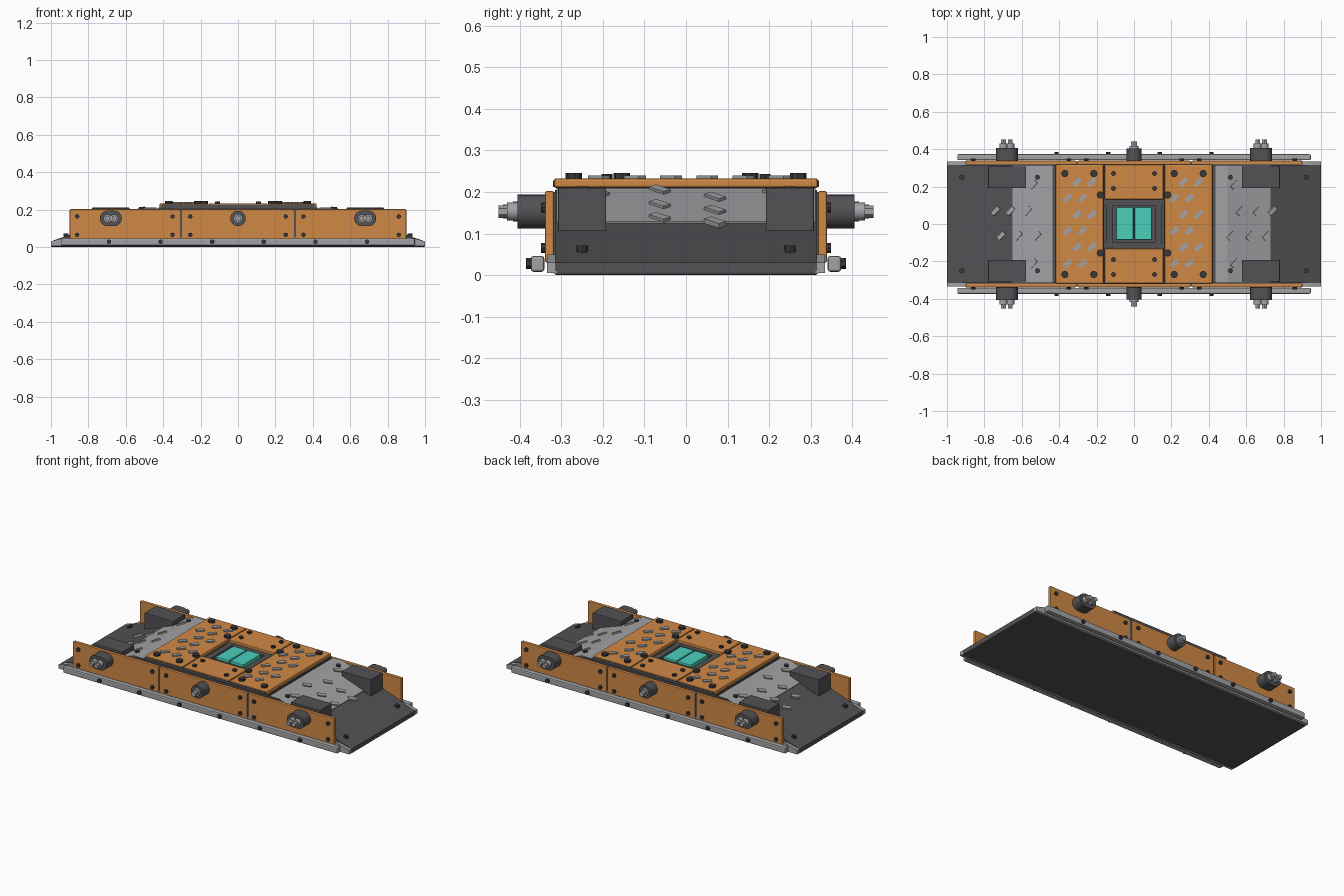
import bpy, bmesh, math
from mathutils import Matrix

cube = bpy.data.objects.get("Cube")
if cube:
    bpy.data.objects.remove(cube, do_unlink=True)


def material(name, rgb):
    m = bpy.data.materials.new(name)
    m.use_nodes = True
    m.diffuse_color = (*rgb, 1)
    m.node_tree.nodes["Principled BSDF"].inputs["Base Color"].default_value = (*rgb, 1)
    return m


ORANGE = material("orange paint", (0.63, 0.25, 0.06))
DARK = material("dark metal", (0.085, 0.085, 0.09))
BOLT = material("bolt black", (0.04, 0.04, 0.045))
STEEL = material("light steel", (0.36, 0.365, 0.38))
TEAL = material("teal glow", (0.07, 0.62, 0.5))


def finish(name, bm, mat, bevel=0):
    bmesh.ops.recalc_face_normals(bm, faces=bm.faces)
    me = bpy.data.meshes.new(name)
    bm.to_mesh(me)
    bm.free()
    me.materials.append(mat)
    ob = bpy.data.objects.new(name, me)
    bpy.context.collection.objects.link(ob)
    if bevel:
        mod = ob.modifiers.new("Bevel", "BEVEL")
        mod.width, mod.segments = bevel, 2
    return ob


def box(name, x, y, z, mat, bevel=0):
    """Box from (min, max) pairs."""
    bm = bmesh.new()
    spans = [sorted(s) for s in (x, y, z)]
    size = [b - a for a, b in spans]
    mid = [(a + b) / 2 for a, b in spans]
    bmesh.ops.create_cube(bm, size=1, matrix=Matrix.Translation(mid) @ Matrix.Diagonal((*size, 1)))
    return finish(name, bm, mat, bevel)


def prism(name, points, y, mat, bevel=0):
    """Extrude an x-z profile across y."""
    bm = bmesh.new()
    face = bm.faces.new([bm.verts.new((px, y[0], pz)) for px, pz in points])
    ext = bmesh.ops.extrude_face_region(bm, geom=[face])["geom"]
    verts = [v for v in ext if isinstance(v, bmesh.types.BMVert)]
    bmesh.ops.translate(bm, verts=verts, vec=(0, y[1] - y[0], 0))
    return finish(name, bm, mat, bevel)


def pin(name, pos, radius, depth, mat, axis="Z", sides=8):
    """Cylinder centred on pos."""
    bm = bmesh.new()
    turn = Matrix.Rotation(math.pi / 2, 4, "X") if axis == "Y" else Matrix()
    bmesh.ops.create_cone(bm, cap_ends=True, segments=sides, radius1=radius, radius2=radius,
                          depth=depth, matrix=Matrix.Translation(pos) @ turn)
    return finish(name, bm, mat)


def tread(name, pos, slope=0):
    """Raised diagonal grip lug."""
    bm = bmesh.new()
    bmesh.ops.create_cube(bm, size=1, matrix=Matrix.Translation(pos) @ Matrix.Rotation(slope, 4, "Y")
                          @ Matrix.Rotation(math.pi / 4, 4, "Z") @ Matrix.Diagonal((0.05, 0.024, 0.012, 1)))
    finish(name, bm, STEEL)


# Central body and floor
RISE = 0.35
box("floor_slab", (-1, 1), (-0.317, 0.317), (0, 0.03), DARK, 0.006)
box("centre_body", (-0.43, 0.43), (-0.31, 0.31), (0.02, 0.19), DARK)


def ramp_z(x):
    return min(0.205, 0.03 + RISE * (1 - abs(x)))


# End ramps with steel cover sheets, lugs and bolts
for s, end, side in ((-1, 0.65, "right"), (1, 0.73, "left")):
    prism(f"{side}_ramp", [(s * 0.42, 0.01), (s, 0.01), (s, 0.03), (s * 0.5, 0.205), (s * 0.42, 0.205)],
          (-0.315, 0.315), DARK)
    top = [(s * 0.435, 0.206), (s * 0.5, 0.206), (s * end, ramp_z(end) + 0.001)]
    prism(f"{side}_ramp_sheet", top + [(x, z + 0.004) for x, z in reversed(top)], (-0.312, 0.312), STEEL)
    for y, columns in ((0.07, (0.57, 0.66, 0.74)), (-0.063, (0.52, 0.62, 0.71)), (0.21, (0.54,)), (-0.21, (0.54,))):
        for x in columns:
            tread(f"{side}_ramp_lug", (s * x, y, ramp_z(x) + 0.006), s * math.atan(RISE))
    for y in (-0.25, 0.25):
        for x in (0.92, 0.515):
            pin(f"{side}_ramp_bolt", (s * x, y, ramp_z(x) + 0.005), 0.014, 0.016, BOLT)

# Top deck: two wide outer plates and two short middle plates
for s, side in ((-1, "right"), (1, "left")):
    box(f"{side}_deck_plate", (s * 0.163, s * 0.42), (-0.317, 0.317), (0.21, 0.233), ORANGE, 0.006)
    box(f"{side}_deck_support", (s * 0.16, s * 0.425), (-0.312, 0.312), (0.185, 0.211), DARK)
    for row in range(6):
        for col in range(2):
            x = s * 0.285 + (col - 0.5) * 0.08 + (0.02 if row % 2 == 0 else -0.03)
            tread("deck_lug", (x, 0.225 - row * 0.087, 0.234))
    for y in (-1, 1):
        for bx, by in ((0.37, 0.27), (0.215, 0.27), (0.18, 0.155)):
            pin("deck_bolt", (s * bx, y * by, 0.238), 0.02, 0.016, BOLT)
        for by in (0.27, 0.19):
            pin("middle_plate_bolt", (s * 0.11, y * by, 0.236), 0.013, 0.014, BOLT)
for s, side in ((-1, "front"), (1, "back")):
    box(f"{side}_middle_plate", (-0.157, 0.157), (s * 0.132, s * 0.317), (0.21, 0.233), ORANGE, 0.004)
    box(f"{side}_middle_support", (-0.16, 0.16), (s * 0.132, s * 0.312), (0.185, 0.211), DARK)
    box(f"{side}_deck_trim", (-0.41, 0.41), (s * 0.316, s * 0.32), (0.212, 0.228), DARK)
    box(f"{side}_well_bar", (-0.16, 0.16), (s * 0.1, s * 0.13), (0.185, 0.218), DARK)

# Recessed power well
for s, side in ((-1, "right"), (1, "left")):
    box(f"{side}_well_bar", (s * 0.112, s * 0.15), (-0.13, 0.13), (0.185, 0.22), DARK, 0.004)
    box(f"{side}_glow_pad", (s * 0.004, s * 0.095), (-0.085, 0.09), (0.185, 0.226), TEAL, 0.004)

# Long sides: armour panels, rails, bumpers and bolts
for s, side in ((-1, "front"), (1, "back")):
    for a, b in ((-0.9, -0.31), (-0.3, 0.3), (0.31, 0.9)):
        box(f"{side}_side_panel", (a, b), (s * 0.318, s * 0.339), (0.03, 0.202), ORANGE, 0.004)
    for x in (-0.305, 0.305):
        box(f"{side}_panel_seam", (x - 0.006, x + 0.006), (s * 0.314, s * 0.334), (0.03, 0.2), DARK)
    for x in (-0.86, -0.35, -0.255, 0.255, 0.35, 0.86):
        for z in (0.065, 0.163):
            pin(f"{side}_panel_bolt", (x, s * 0.342, z), 0.012, 0.014, BOLT, "Y")
    box(f"{side}_rail", (-0.945, 0.945), (s * 0.341, s * 0.373), (0.008, 0.046), STEEL, 0.006)
    prism(f"{side}_floor_edge", [(-1, 0.005), (1, 0.005), (1, 0.03), (0.93, 0.05), (-0.93, 0.05), (-1, 0.03)],
          (s * 0.31, s * 0.335), STEEL)
    for i in range(6):
        x = -0.69 + i * 0.276
        pin(f"{side}_rail_bolt", (x, s * 0.376, 0.028), 0.013, 0.018, BOLT, "Y", 6)

    # Single centre bumper
    pin(f"{side}_centre_bumper", (0, s * 0.368, 0.153), 0.041, 0.07, DARK, "Y", 24)
    pin(f"{side}_centre_washer", (0, s * 0.408, 0.153), 0.024, 0.016, STEEL, "Y", 16)
    pin(f"{side}_centre_nut", (0, s * 0.423, 0.153), 0.017, 0.034, STEEL, "Y", 6)

    # Double end bumpers and wheel blocks
    for x in (-0.68, 0.68):
        box(f"{side}_bumper_core", (x - 0.018, x + 0.018), (s * 0.335, s * 0.406), (0.112, 0.194), DARK)
        for dx in (-0.018, 0.018):
            pin(f"{side}_bumper_end", (x + dx, s * 0.37, 0.153), 0.041, 0.072, DARK, "Y", 24)
            pin(f"{side}_bumper_washer", (x + dx, s * 0.418, 0.153), 0.022, 0.026, STEEL, "Y", 12)
            pin(f"{side}_bumper_nut", (x + dx, s * 0.438, 0.153), 0.015, 0.026, STEEL, "Y", 6)
        t = 1 if x > 0 else -1
        prism(f"{side}_wheel_block", [(t * 0.58, 0.16), (t * 0.58, 0.21), (t * 0.78, 0.21), (t * 0.78, 0.095)],
              (s * 0.192, s * 0.308), DARK, 0.003)

# Soft shading on round parts
bpy.ops.object.select_all(action="DESELECT")
for ob in bpy.context.collection.objects:
    if ob.type == "MESH" and ("bumper" in ob.name or "washer" in ob.name):
        ob.select_set(True)
        bpy.context.view_layer.objects.active = ob
bpy.ops.object.shade_smooth_by_angle(angle=math.radians(35))
